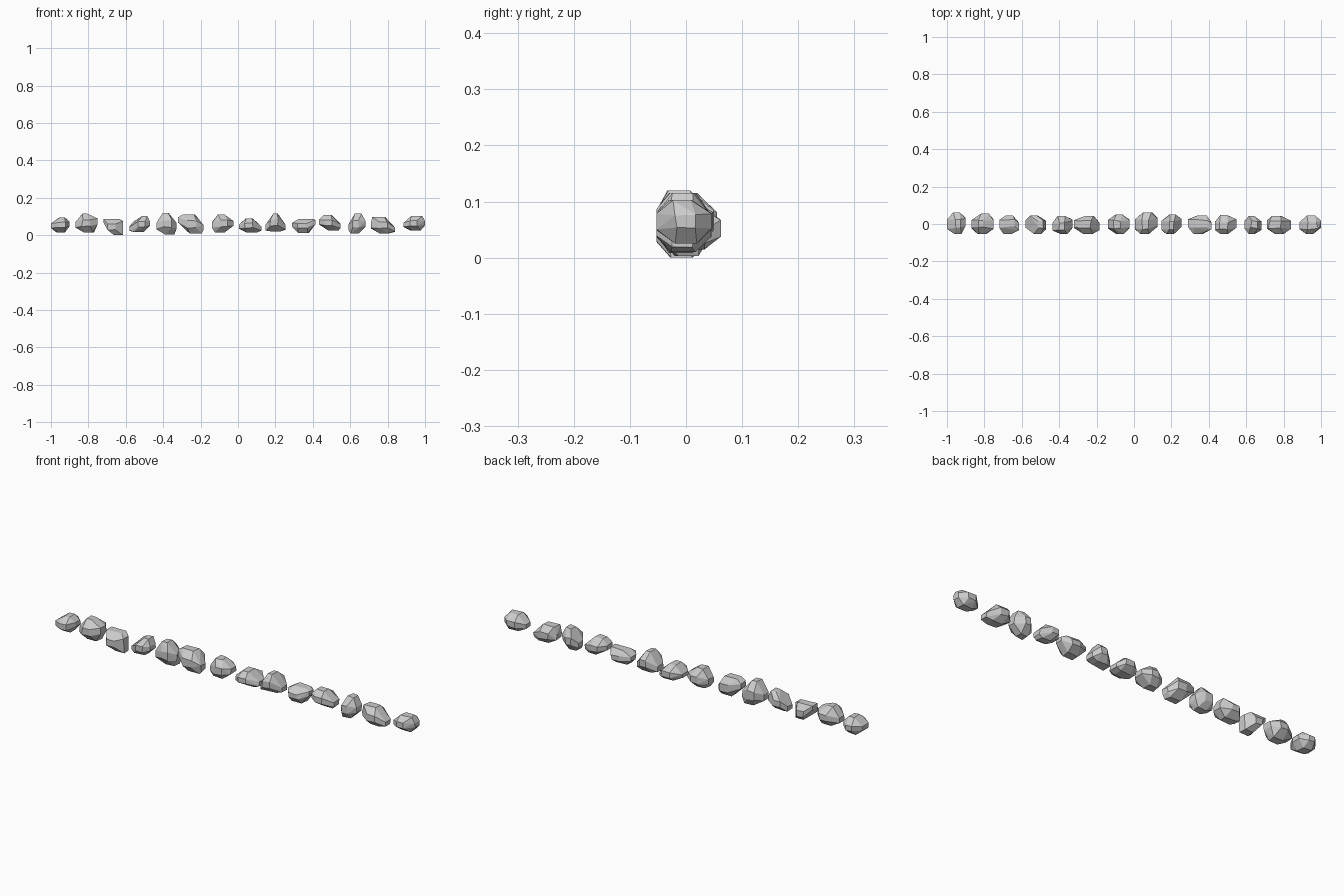
import bpy, bmesh, random, math

if "Cube" in bpy.data.objects:
    bpy.data.objects.remove(bpy.data.objects["Cube"])

random.seed(4)

# per stone: x min, x max, y max, z min, z max, crown x, base x, left z, right z, crown pad size
STONES = [
    (-1.00, -.90, .062, .015, .095, -.94, -.945, .05, .06, .30),
    (-.87, -.75, .055, .015, .115, -.82, -.80, .055, .075, .20),
    (-.72, -.615, .045, .000, .088, -.67, -.64, .08, .065, .75),
    (-.58, -.47, .045, .018, .103, -.497, -.53, .035, .06, .22),
    (-.437, -.328, .042, .003, .12, -.385, -.365, .05, .05, .28),
    (-.32, -.185, .043, .008, .11, -.265, -.225, .08, .04, .50),
    (-.14, -.025, .05, .015, .11, -.09, -.095, .055, .065, .32),
    (.005, .125, .062, .015, .09, .06, .075, .045, .035, .30),
    (.147, .255, .05, .02, .115, .20, .20, .04, .042, .22),
    (.29, .415, .046, .013, .087, .36, .35, .055, .07, .55),
    (.433, .548, .048, .025, .107, .48, .51, .07, .05, .35),
    (.59, .682, .042, .008, .115, .645, .625, .042, .06, .40),
    (.71, .84, .044, .01, .098, .755, .78, .05, .03, .50),
    (.885, 1.00, .045, .025, .103, .955, .95, .055, .065, .45),
]
Y_MIN = -.053


def pad(axis, center, half):
    """Four slightly uneven corners of a facet facing along one axis."""
    pts = []
    for a, b in ((-1, -1), (1, -1), (1, 1), (-1, 1)):
        p = list(center)
        i, j = [k for k in range(3) if k != axis]
        p[i] += a * half[i] * random.uniform(.75, 1.15)
        p[j] += b * half[j] * random.uniform(.75, 1.15)
        pts.append(p)
    return pts


def stone(i, x0, x1, y1, z0, z1, tx, bx, lz, rz, crown):
    hx, hy, hz = (x1 - x0) / 2, (y1 - Y_MIN) / 2, (z1 - z0) / 2
    cx, cy, cz = (x0 + x1) / 2, (y1 + Y_MIN) / 2, (z0 + z1) / 2
    lean = random.uniform(-.15, .15) * hy
    s = .36
    half = (hx * s, hy * s, hz * s)
    pts = pad(2, (tx, cy + lean, z1), (hx * crown, hy * .4, 0))
    pts += pad(2, (bx, cy - lean, z0), (hx * .45, hy * .4, 0))
    pts += pad(0, (x0, cy + lean, lz), (0, hy * .42, hz * .28))
    pts += pad(0, (x1, cy - lean, rz), (0, hy * .42, hz * .28))
    pts += pad(1, (cx + random.uniform(-.2, .2) * hx, Y_MIN, cz), half)
    pts += pad(1, (cx + random.uniform(-.2, .2) * hx, y1, cz), half)
    # keep corners inside the measured block
    lo, hi = (x0, Y_MIN, z0), (x1, y1, z1)
    bm = bmesh.new()
    for p in pts:
        bm.verts.new([min(max(p[k], lo[k]), hi[k]) for k in range(3)])
    hull = bmesh.ops.convex_hull(bm, input=bm.verts)
    loose = [v for v in bm.verts if not v.link_faces]
    bmesh.ops.delete(bm, geom=loose, context='VERTS')
    bmesh.ops.dissolve_limit(bm, angle_limit=math.radians(8),
                             verts=bm.verts, edges=bm.edges)
    bmesh.ops.recalc_face_normals(bm, faces=bm.faces)
    mesh = bpy.data.meshes.new(f"stone_{i}")
    bm.to_mesh(mesh)
    bm.free()
    bpy.context.collection.objects.link(bpy.data.objects.new(f"stone_{i}", mesh))


# row of faceted stones
for i, row in enumerate(STONES, 1):
    stone(i, *row)
